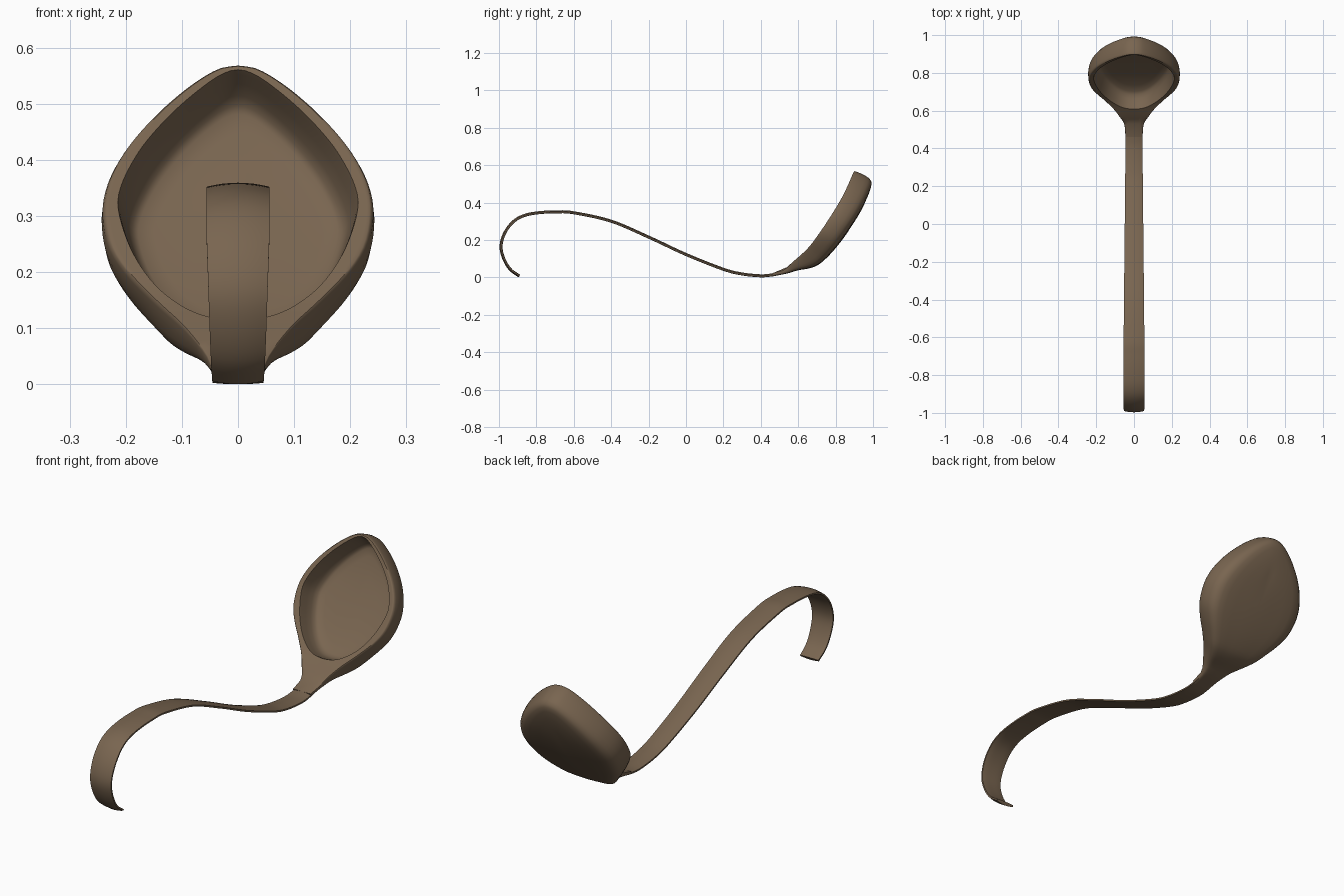
import bpy, bmesh
from mathutils import Vector

if "Cube" in bpy.data.objects:
    bpy.data.objects.remove(bpy.data.objects["Cube"])

brown = bpy.data.materials.new("warm brown")
brown.diffuse_color = (0.19, 0.13, 0.08, 1)
brown.use_nodes = True
brown.node_tree.nodes["Principled BSDF"].inputs["Base Color"].default_value = brown.diffuse_color


def smooth(pts, n):
    """Catmull-Rom curve through pts, resampled to n + 1 even points."""
    p = [Vector(q) for q in pts]
    p = [2 * p[0] - p[1]] + p + [2 * p[-1] - p[-2]]
    dense = []
    for a, b, c, d in zip(p, p[1:], p[2:], p[3:]):
        for k in range(16):
            t = k / 16
            dense.append(0.5 * (2 * b + (c - a) * t + (2 * a - 5 * b + 4 * c - d) * t * t
                                + (3 * b - a - 3 * c + d) * t ** 3))
    dense.append(p[-2])
    run = [0.0]
    for a, b in zip(dense, dense[1:]):
        run.append(run[-1] + (b - a).length)
    out, j = [], 0
    for i in range(n + 1):
        s = run[-1] * i / n
        while j < len(run) - 2 and run[j + 1] < s:
            j += 1
        out.append(dense[j].lerp(dense[j + 1], (s - run[j]) / (run[j + 1] - run[j])))
    return out


def lookup(table, key):
    """Linear lookup of (key, value) pairs."""
    if key <= table[0][0]:
        return table[0][1]
    for a, b in zip(table, table[1:]):
        if key <= b[0]:
            return a[1] + (b[1] - a[1]) * (key - a[0]) / (b[0] - a[0])
    return table[-1][1]


def loft(name, rings, caps=False):
    """Skin closed rings of equal length into one smooth object."""
    bm = bmesh.new()
    rows = [[bm.verts.new(v) for v in ring] for ring in rings]
    n = len(rows[0])
    for a, b in zip(rows, rows[1:]):
        for i in range(n):
            bm.faces.new((a[i], a[(i + 1) % n], b[(i + 1) % n], b[i]))
    if caps:
        bm.faces.new(rows[0])
        bm.faces.new(rows[-1])
    bmesh.ops.remove_doubles(bm, verts=bm.verts, dist=0.0002)
    bmesh.ops.recalc_face_normals(bm, faces=bm.faces)
    mesh = bpy.data.meshes.new(name)
    bm.to_mesh(mesh)
    bm.free()
    mesh.materials.append(brown)
    obj = bpy.data.objects.new(name, mesh)
    bpy.context.collection.objects.link(obj)
    bpy.ops.object.select_all(action='DESELECT')
    obj.select_set(True)
    bpy.context.view_layer.objects.active = obj
    bpy.ops.object.shade_smooth_by_angle(angle=0.7)


# Handle: hooked strip, crowned on its outer side, path as (y, z)
path = smooth([(-.89, .008), (-.94, .045), (-.975, .105), (-.988, .17), (-.967, .24),
               (-.92, .3), (-.86, .332), (-.78, .346), (-.69, .35), (-.6, .345),
               (-.4, .3), (-.2, .215), (0, .122), (.2, .043), (.3, .018),
               (.4, .008), (.46, .013), (.5, .021)], 110)
width = [(0, .046), (.06, .05), (.16, .056), (.3, .056), (.6, .051), (.95, .045), (1, .043)]
rings = []
for i, p in enumerate(path):
    t = (path[min(i + 1, 110)] - path[max(i - 1, 0)]).normalized()
    n = Vector((-t.y, t.x))
    w = lookup(width, i / 110)
    ring = []
    for side, us in ((1, range(-4, 5)), (-1, range(4, -5, -1))):
        for u in us:
            u /= 4
            off = .009 - .007 * u * u if side > 0 else -.007 + .002 * u ** 4
            q = p + n * off
            ring.append((u * w, q.x, q.y))
    rings.append(ring)
loft("handle", rings, caps=True)

# Bowl: rim surface as (z, y) and depth behind it as (z, depth)
rim = [(v.x, v.y) for v in smooth([(.022, .46), (.038, .52), (.08, .567), (.155, .65),
                                  (.25, .722), (.375, .803), (.46, .85), (.572, .9)], 150)]
depth = [(v.x, v.y) for v in smooth([(.022, .016), (.038, .02), (.08, .052), (.12, .085),
                                    (.155, .1), (.25, .113), (.4, .118), (.572, .115)], 80)]
N = 48
# Half outlines as (x, z): outside from neck to tip, basin from its foot to tip
outer = smooth([(.045, .022), (.05, .038), (.062, .06), (.1, .105), (.15, .15), (.2, .2),
                (.232, .25), (.243, .31), (.235, .36), (.21, .41), (.175, .455),
                (.13, .5), (.08, .54), (.035, .566), (0, .572)], N)
inner = smooth([(0, .115), (.05, .12), (.1, .14), (.15, .18), (.19, .24), (.213, .31),
                (.208, .355), (.18, .41), (.145, .455), (.1, .5), (.05, .54),
                (.02, .557), (0, .561)], N)


def place(x, z, d):
    """Point on the rim surface at height z, pushed back by d."""
    lo, hi = max(z - .025, .022), min(z + .025, .572)
    t = Vector((lookup(rim, hi) - lookup(rim, lo), hi - lo)).normalized()
    return Vector((x, lookup(rim, z) + t.y * d, z - t.x * d))


def mirrored(half):
    return half + [Vector((-v.x, v.y, v.z)) for v in reversed(half)]


def outer_flat(f):
    return [(v.x * f, v.y if v.y < .3 else .3 + (v.y - .3) * f ** .5) for v in outer]


rings = []
# Back shell, from the belly out to the rim
for f, k in ((0, 1.06), (.25, 1.05), (.5, 1.035), (.7, 1.015), (.82, .98), (.9, .91),
             (.955, .78), (.985, .6), (1, .35), (.993, .1), (.98, .02), (.965, 0)):
    rings.append(mirrored([place(x, z, k * lookup(depth, z)) for x, z in outer_flat(f)]))
# Rim band and neck ramp
edge = outer_flat(.965)
for k in (.25, .5, .75):
    rings.append(mirrored([place(a[0] + (b.x - a[0]) * k, a[1] + (b.y - a[1]) * k, 0)
                           for a, b in zip(edge, inner)]))
# Basin wall and floor
for f, k in ((1, 0), (.985, .12), (.96, .4), (.92, .7), (.88, .9), (.83, .98),
             (.7, 1), (.45, 1), (.2, 1), (0, 1)):
    half = []
    for v in inner:
        z = .32 + (v.y - .32) * f
        half.append(place(v.x * f, z, k * max(lookup(depth, z) - .018, .005)))
    rings.append(mirrored(half))
loft("bowl", rings)
